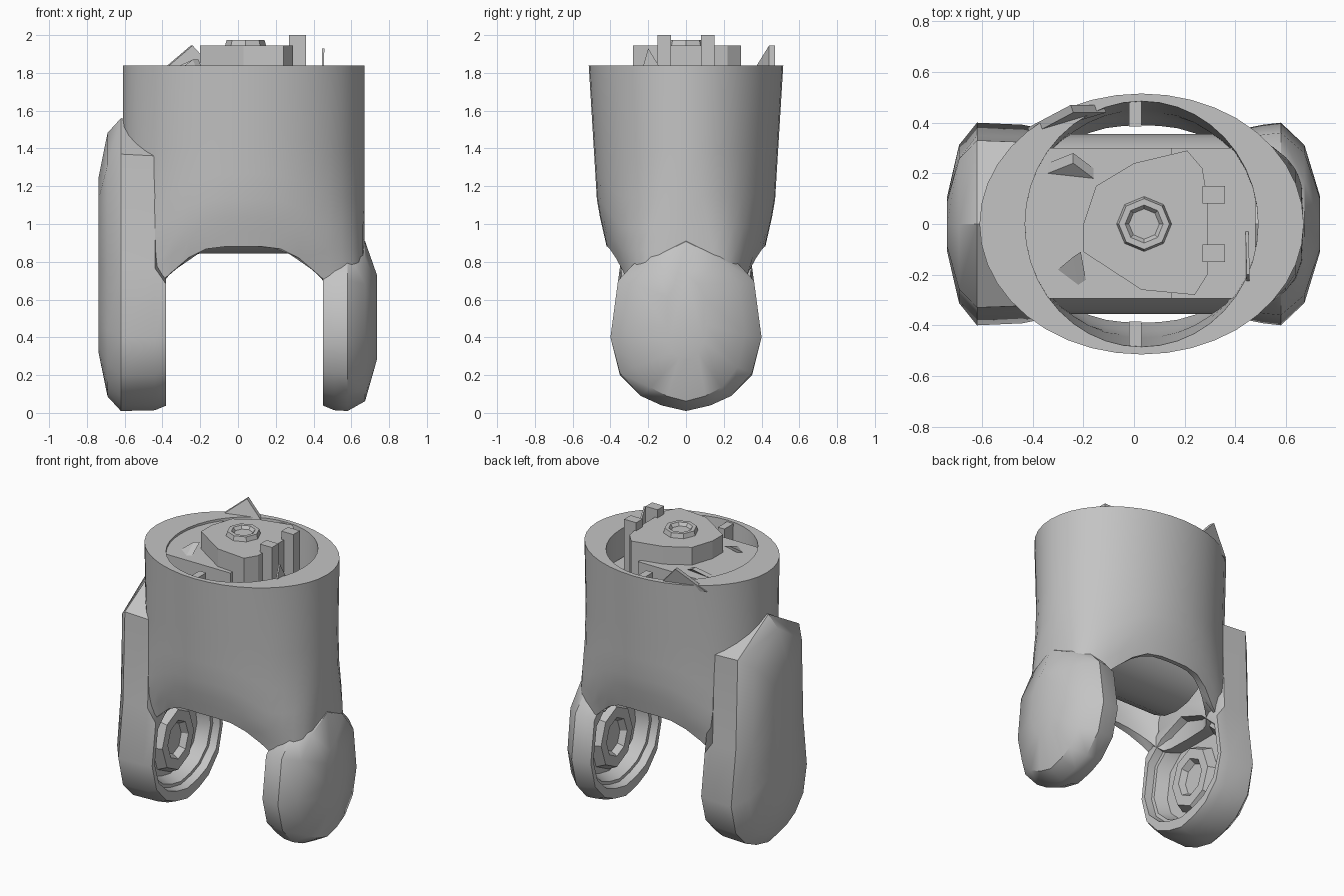
import bpy, bmesh, math
from mathutils import Vector

old = bpy.data.objects.get("Cube")
if old:
    bpy.data.objects.remove(old, do_unlink=True)

grey = bpy.data.materials.new("plain grey")
grey.use_nodes = True
colour = (0.55, 0.55, 0.55, 1)
grey.diffuse_color = colour
grey.node_tree.nodes["Principled BSDF"].inputs["Base Color"].default_value = colour


def finish(name, bm, smooth=None):
    bmesh.ops.recalc_face_normals(bm, faces=bm.faces)
    mesh = bpy.data.meshes.new(name)
    bm.to_mesh(mesh)
    bm.free()
    mesh.materials.append(grey)
    obj = bpy.data.objects.new(name, mesh)
    bpy.context.collection.objects.link(obj)
    if smooth:
        bpy.ops.object.select_all(action='DESELECT')
        obj.select_set(True)
        bpy.context.view_layer.objects.active = obj
        bpy.ops.object.shade_smooth_by_angle(angle=math.radians(smooth))
    return obj


def loft(name, rings, closed=False, smooth=None):
    """Skin equal-length rings; closed joins last to first, otherwise ends are capped."""
    bm = bmesh.new()
    rows = [[bm.verts.new(p) for p in ring] for ring in rings]
    pairs = list(zip(rows, rows[1:]))
    if closed:
        pairs.append((rows[-1], rows[0]))
    else:
        bm.faces.new(rows[0])
        bm.faces.new(rows[-1])
    n = len(rows[0])
    for a, b in pairs:
        for i in range(n):
            j = (i + 1) % n
            bm.faces.new((a[i], a[j], b[j], b[i]))
    return finish(name, bm, smooth)


def box(name, x0, x1, y0, y1, z0, z1):
    rings = [[(x0, y0, z), (x1, y0, z), (x1, y1, z), (x0, y1, z)] for z in (z0, z1)]
    return loft(name, rings)


def spike(name, a, b, tip, depth):
    """Thin pointed plate."""
    d = Vector(depth)
    front = [Vector(p) for p in (a, b, tip)]
    return loft(name, [front, [p + d for p in front]])


# Oval housing, open at the top, squarer towards its arched lower edge
CX, TOP, SIDES = 0.03, 1.84, 40
DEPTHS = [(0.6, 0.34), (0.75, 0.365), (0.88, 0.42), (1.1, 0.47), (TOP, 0.515)]


def half_depth(z):
    for (z0, d0), (z1, d1) in zip(DEPTHS, DEPTHS[1:]):
        if z <= z1:
            return d0 + (d1 - d0) * (z - z0) / (z1 - z0)
    return DEPTHS[-1][1]


def arch(x):
    d = max(0, abs(x - CX) - 0.12)
    return max(0.68, 0.88 - 2 * d * d)


def housing_ring(t, rx, wall):
    ring = []
    for i in range(SIDES):
        a = math.tau * i / SIDES
        x = CX + rx * math.cos(a)
        z = arch(x) + t * (TOP - arch(x))
        power = 0.4 + 0.6 * min(1, max(0, (z - 0.72) / 0.5))
        y = math.copysign(abs(math.sin(a)) ** power, math.sin(a))
        ring.append((x, (half_depth(z) - wall) * y, z))
    return ring


steps = (0, 0.08, 0.16, 0.26, 0.4, 0.6, 1)
loft("housing", [housing_ring(t, 0.64, 0) for t in steps]
     + [housing_ring(t, 0.46, 0.03) for t in reversed(steps)], closed=True, smooth=35)

# Fork arms: rounded hulls with a recessed inner side
SHORT = [(0, 0.01), (0.13, 0.04), (0.24, 0.09), (0.35, 0.21), (0.4, 0.4),
         (0.36, 0.7), (0.22, 0.85), (0, 0.95)]
TALL = [(0, 0.01), (0.13, 0.04), (0.24, 0.09), (0.35, 0.2), (0.4, 0.4),
        (0.35, 0.77), (0.33, 1.37), (0, 1.56)]


def arm_ring(x, outline, sy=1, sz=1, zc=0.42):
    pts = outline + [(-y, z) for y, z in outline[-2:0:-1]]
    return [(x, y * sy, zc + (z - zc) * sz) for y, z in pts]


def arm(name, side, inner, full, outer, outline, zc, end):
    rings = [arm_ring(side * (inner + 0.13), SHORT, 0.72, 0.6),
             arm_ring(side * (inner + 0.05), SHORT, 0.8, 0.68),
             arm_ring(side * (inner + 0.05), SHORT, 0.86, 0.73),
             arm_ring(side * inner, SHORT, 0.88, 0.76),
             arm_ring(side * inner, SHORT, 0.95, 0.93),
             arm_ring(side * (inner + 0.06), outline, 0.98, 0.99),
             arm_ring(side * full, outline),
             arm_ring(side * (full + 0.6 * (outer - full)), outline, 0.78, 0.9, zc),
             arm_ring(side * outer, outline, 0.27, end, zc)]
    loft(name, rings, smooth=40)
    # Hub inside the recess
    hub = []
    for x, r in ((0.14, 0.2), (0.07, 0.17), (0.07, 0.11), (0.11, 0.09)):
        hub.append([(side * (inner + x), r * math.cos(math.tau * i / 8),
                     0.42 + 1.2 * r * math.sin(math.tau * i / 8)) for i in range(8)])
    loft(name + "_hub", hub)


arm("left_arm", 1, 0.45, 0.58, 0.735, SHORT, 0.53, 0.48)
arm("right_arm", -1, 0.38, 0.62, 0.738, TALL, 0.78, 0.6)

# Inner core, nearly flush on one side and sunken on the other, and the drum beneath
FLUSH, SUNK = 1.825, 1.65
box("core", -0.43, 0.15, -0.295, 0.3, 1.1, FLUSH)
box("core_step", 0.15, 0.48, -0.295, 0.3, 1.1, SUNK)
loft("drum", [[(x, 0.355 * math.cos(math.tau * i / 20), 1.2 + 0.355 * math.sin(math.tau * i / 20))
               for i in range(20)] for x in (-0.34, 0.4)], smooth=30)

# Top hub with a small dished cap
HUB = [(-0.2, 0), (-0.15, 0.15), (0, 0.24), (0.21, 0.29), (0.27, 0.22), (0.29, 0.1),
       (0.29, -0.2), (0.24, -0.28), (0.03, -0.26), (-0.2, -0.11)]
loft("top_hub", [[(x, y, z) for x, y in HUB] for z in (SUNK, 1.945)])
cap = [(0.11, 1.94), (0.1, 1.975), (0.075, 1.975), (0.06, 1.955)]
loft("hub_cap", [[(0.04 + r * math.cos(math.tau * i / 8), r * math.sin(math.tau * i / 8), z)
                  for i in range(8)] for r, z in cap])

# Upright tabs, and ribs that follow the housing's taper
for name, y in (("front_tab", -0.115), ("back_tab", 0.115)):
    box(name, 0.27, 0.36, y - 0.035, y + 0.035, SUNK, 2.0)
for name, side in (("front_rib", -1), ("back_rib", 1)):
    loft(name, [[(x, side * y, z) for x, y in ((-0.02, 0.385), (0.03, 0.385), (0.03, out), (-0.02, out))]
                for z, out in ((0.9, 0.41), (1.1, 0.455), (1.83, 0.5))])

# Pointed plates
spike("front_spike", (-0.3, -0.18, FLUSH), (-0.22, -0.24, FLUSH), (-0.24, -0.13, 1.87), (0.03, 0.02, 0))
spike("back_spike", (-0.34, 0.2, FLUSH), (-0.16, 0.18, FLUSH), (-0.24, 0.24, 1.87), (0, 0.04, 0))
spike("side_plate", (0.44, -0.28, SUNK), (0.44, -0.03, SUNK), (0.445, -0.2, 1.93), (0.012, 0, 0))
spike("rim_spike", (-0.42, 0.38, 1.8), (-0.12, 0.47, 1.8), (-0.25, 0.47, 1.945), (0.01, -0.03, 0))
